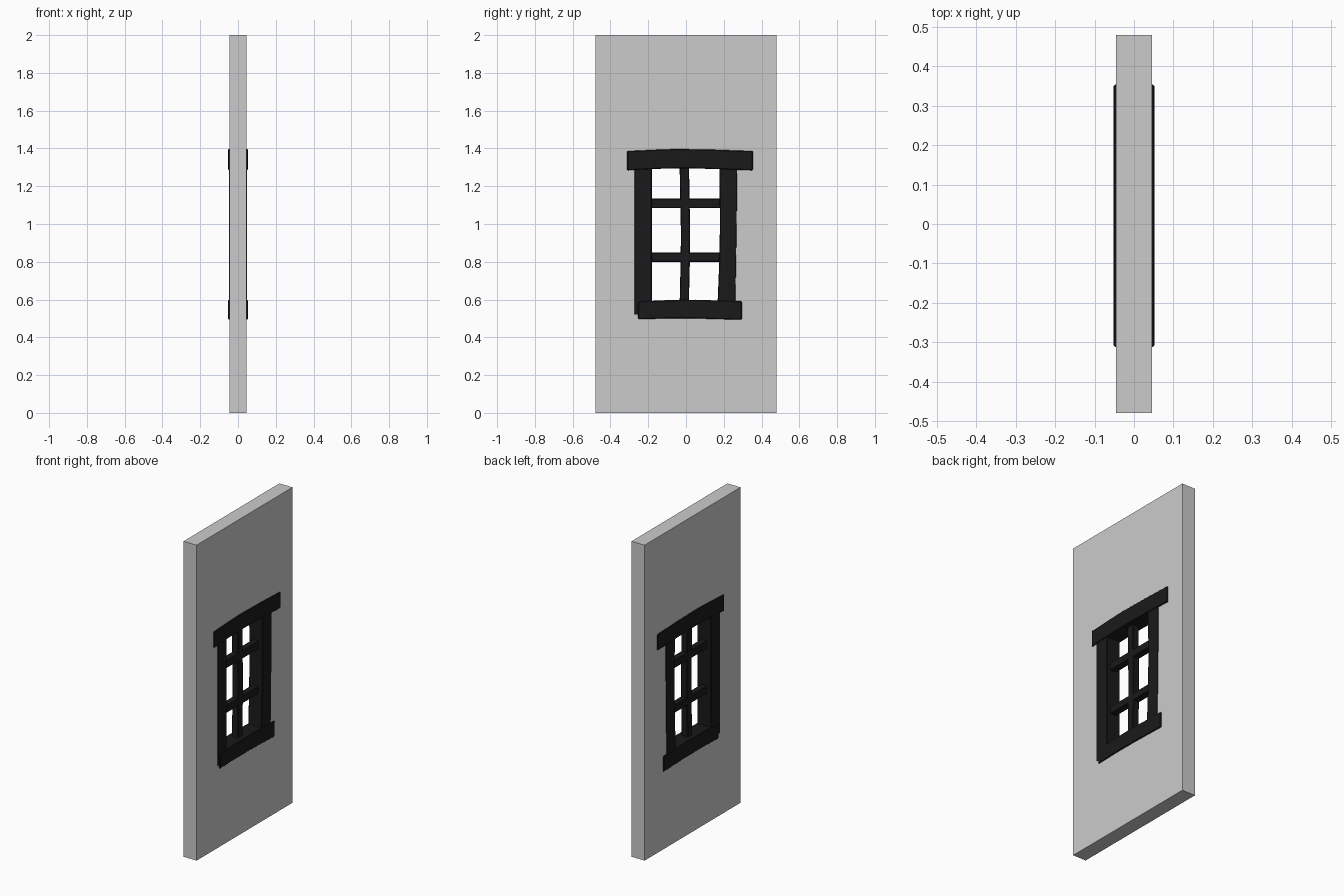
import bpy, bmesh

if "Cube" in bpy.data.objects:
    bpy.data.objects.remove(bpy.data.objects["Cube"])

wood = bpy.data.materials.new("dark_wood")
wood.diffuse_color = (0.01, 0.01, 0.01, 1)
wood.use_nodes = True
wood.node_tree.nodes["Principled BSDF"].inputs["Base Color"].default_value = wood.diffuse_color


def finish(name, bm, mat=None, bevel=0):
    bmesh.ops.recalc_face_normals(bm, faces=bm.faces)
    mesh = bpy.data.meshes.new(name)
    bm.to_mesh(mesh)
    bm.free()
    ob = bpy.data.objects.new(name, mesh)
    bpy.context.collection.objects.link(ob)
    if mat:
        mesh.materials.append(mat)
    if bevel:
        mod = ob.modifiers.new("worn_edges", 'BEVEL')
        mod.width, mod.segments = bevel, 1
        mod.limit_method = 'ANGLE'
    return ob


def beam(name, side_a, side_b, depth, bevel=0.004):
    """Warped timber: two (y, z) edge lines, skinned and extruded through the wall."""
    bm = bmesh.new()
    rings = []
    for a, b in zip(side_a, side_b):
        rings.append([bm.verts.new((x, *p)) for x, p in
                      ((-depth, a), (depth, a), (depth, b), (-depth, b))])
    for r, s in zip(rings, rings[1:]):
        for i in range(4):
            j = (i + 1) % 4
            bm.faces.new((r[i], r[j], s[j], s[i]))
    bm.faces.new(rings[0])
    bm.faces.new(rings[-1])
    return finish(name, bm, wood, bevel)


# Wall slab with a rectangular window opening
bm = bmesh.new()
T = 0.046
rect = lambda x, y, z0, z1: [bm.verts.new((x, *p)) for p in
                             ((-y, z0), (y, z0), (y, z1), (-y, z1))]
of, ob_ = rect(T, 0.48, 0, 2), rect(-T, 0.48, 0, 2)
hf, hb = rect(T, 0.195, 0.55, 1.33), rect(-T, 0.195, 0.55, 1.33)
for i in range(4):
    j = (i + 1) % 4
    for p, q in ((of, hf), (hf, hb), (hb, ob_), (ob_, of)):
        bm.faces.new((p[i], p[j], q[j], q[i]))
finish("wall", bm)

# Lintel and sill, gently bowed
beam("lintel",
     [(-0.312, 1.284), (-0.16, 1.292), (0.0, 1.295), (0.16, 1.291), (0.354, 1.284)],
     [(-0.312, 1.386), (-0.16, 1.393), (-0.05, 1.397), (0.16, 1.393), (0.354, 1.386)], 0.052)
beam("sill",
     [(-0.254, 0.496), (-0.1, 0.5), (0.05, 0.5), (0.296, 0.493)],
     [(-0.254, 0.59), (-0.1, 0.597), (0.05, 0.599), (0.296, 0.591)], 0.052)

# Side posts
beam("left_post",
     [(-0.275, 0.518), (-0.275, 0.9), (-0.275, 1.3)],
     [(-0.18, 0.518), (-0.181, 0.9), (-0.18, 1.3)], 0.048)
beam("right_post",
     [(0.165, 0.53), (0.174, 0.75), (0.18, 1.0), (0.176, 1.3)],
     [(0.262, 0.53), (0.266, 0.75), (0.27, 1.0), (0.273, 1.3)], 0.048)

# Recessed glazing bars
beam("centre_bar",
     [(-0.034, 0.57), (-0.029, 0.78), (-0.027, 0.95), (-0.034, 1.31)],
     [(0.015, 0.57), (0.02, 0.78), (0.022, 0.95), (0.016, 1.31)], 0.022)
for name, z0, z1 in (("upper_cross_bar", 1.084, 1.134), ("lower_cross_bar", 0.8, 0.848)):
    beam(name, [(-0.2, z0), (0.2, z0)], [(-0.2, z1), (0.2, z1)], 0.022)
